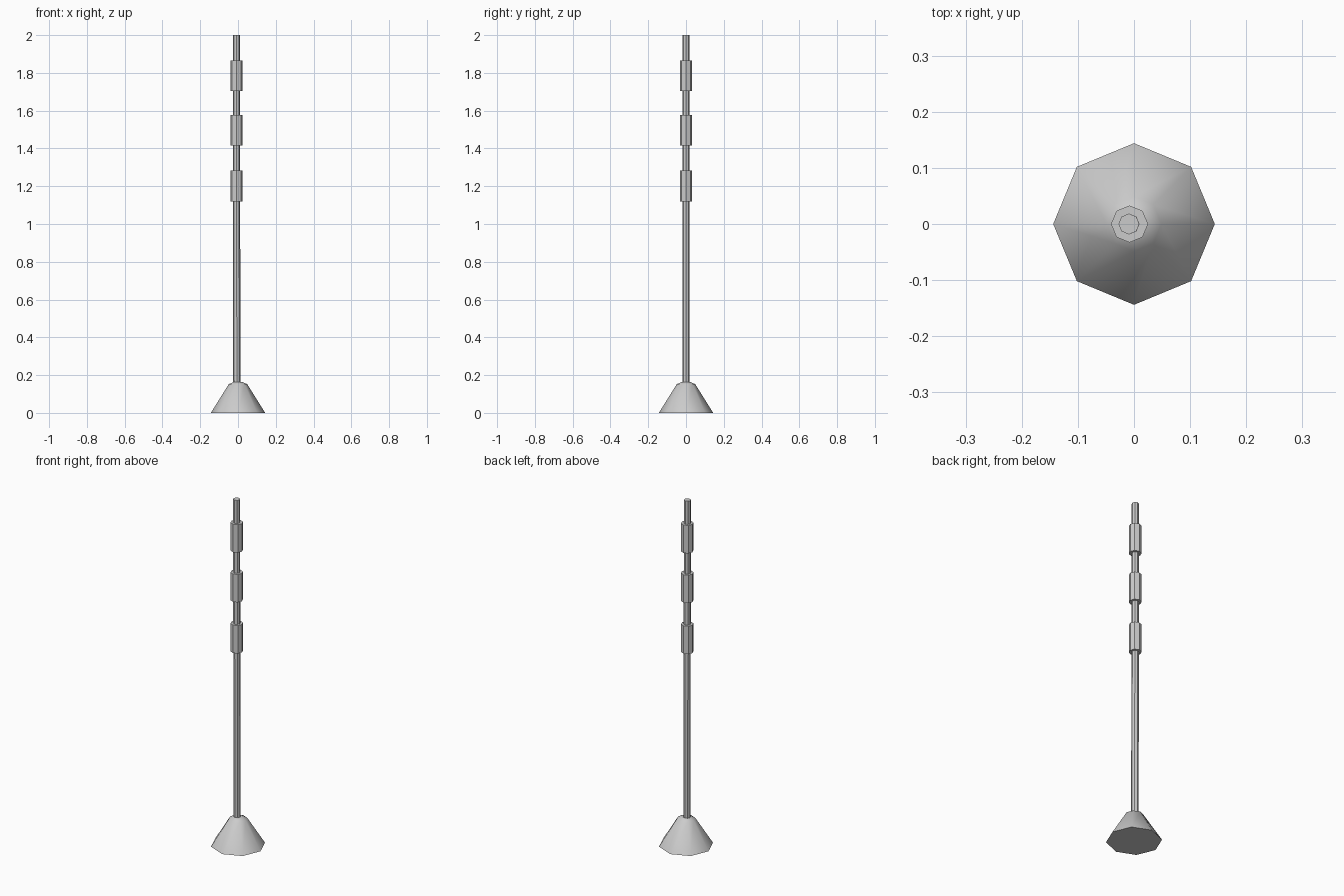
import bpy, bmesh, math

if "Cube" in bpy.data.objects:
    bpy.data.objects.remove(bpy.data.objects["Cube"])


def lathe(name, rings, sides=8, smooth=False):
    """Capped stack of polygon rings: each ring is (x centre, radius, z)."""
    bm = bmesh.new()
    loops = []
    for cx, r, z in rings:
        loops.append([bm.verts.new((cx + r * math.cos(2 * math.pi * i / sides),
                                    r * math.sin(2 * math.pi * i / sides), z))
                      for i in range(sides)])
    for a, b in zip(loops, loops[1:]):
        for i in range(sides):
            j = (i + 1) % sides
            f = bm.faces.new((a[i], a[j], b[j], b[i]))
            f.smooth = smooth
    bm.faces.new(loops[0][::-1])
    bm.faces.new(loops[-1])
    if smooth:
        for e in bm.edges:
            e.smooth = e.calc_face_angle(0) < math.radians(60)
        # crisp rim around the underside
        for v, w in zip(loops[0], loops[0][1:] + loops[0][:1]):
            bm.edges.get((v, w)).smooth = False
    mesh = bpy.data.meshes.new(name)
    bm.to_mesh(mesh)
    bm.free()
    obj = bpy.data.objects.new(name, mesh)
    bpy.context.collection.objects.link(obj)
    return obj


# Flared foot with a shallow sloped shoulder
lathe("base", [(0, 0.144, 0), (0, 0.049, 0.152), (0, 0.025, 0.163)], smooth=True)

# Thin pole, leaning very slightly to the left
lathe("pole", [(-0.006, 0.0195, 0.12), (-0.009, 0.0185, 2.0)])

# Three collars near the top
for n, z in enumerate((1.12, 1.416, 1.704)):
    lathe(f"collar_{n + 1}", [(-0.008, 0.033, z), (-0.008, 0.033, z + 0.162)])
